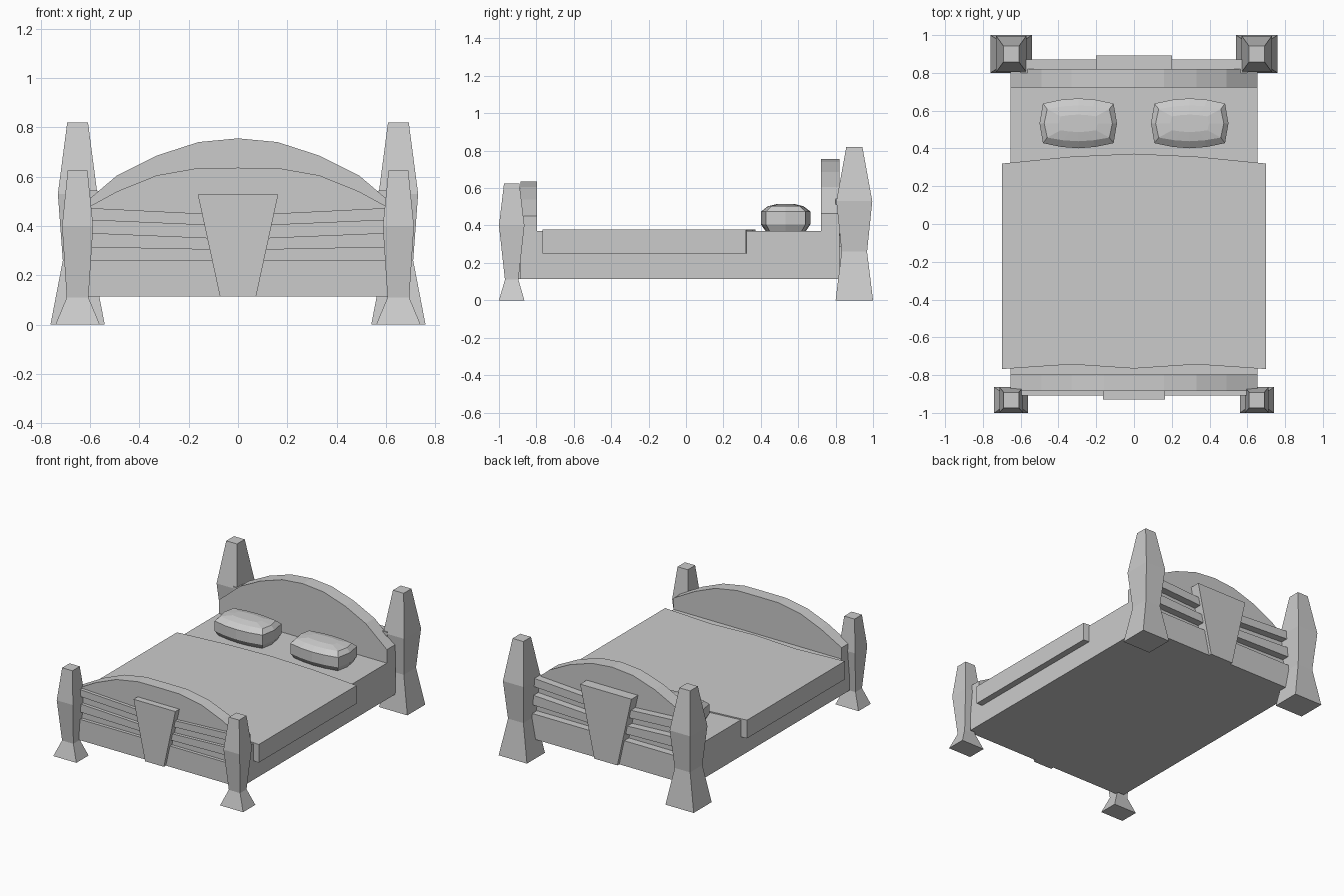
import bpy, bmesh

if "Cube" in bpy.data.objects:
    bpy.data.objects.remove(bpy.data.objects["Cube"])


def make(name, verts, faces):
    mesh = bpy.data.meshes.new(name)
    bm = bmesh.new()
    vs = [bm.verts.new(v) for v in verts]
    for f in faces:
        bm.faces.new([vs[i] for i in f])
    bmesh.ops.recalc_face_normals(bm, faces=bm.faces)
    bm.to_mesh(mesh)
    bm.free()
    obj = bpy.data.objects.new(name, mesh)
    bpy.context.collection.objects.link(obj)
    return obj


def loft(name, rings):
    """Closed skin through rings that all have the same point count."""
    n = len(rings[0])
    verts = [p for r in rings for p in r]
    faces = [list(range(n)), list(range(len(verts) - n, len(verts)))]
    for k in range(len(rings) - 1):
        for i in range(n):
            j = (i + 1) % n
            faces.append([k * n + i, k * n + j, (k + 1) * n + j, (k + 1) * n + i])
    return make(name, verts, faces)


def panel(name, outline, y0, y1):
    """Front outline (x, z) extruded from y0 to y1."""
    return loft(name, [[(x, y, z) for x, z in outline] for y in (y0, y1)])


def slab(name, outline, z0, z1):
    """Plan outline (x, y) extruded from z0 to z1."""
    return loft(name, [[(x, y, z) for x, y in outline] for z in (z0, z1)])


def post(name, cx, cy, sections):
    return loft(name, [[(cx + a * hx, cy + b * hy, z)
                        for a, b in ((-1, -1), (1, -1), (1, 1), (-1, 1))]
                       for z, hx, hy in sections])


def mirrored(half):
    """Complete a left-to-centre outline; its last point lies on x = 0."""
    return half + [(-x, z) for x, z in reversed(half[:-1])]


BOTTOM = 0.115

# Flared and tapered corner posts
front_sections = [(0, .09, .068), (.11, .044, .036), (.40, .063, .068), (.625, .04, .041)]
back_sections = [(0, .11, .1), (.26, .06, .068), (.53, .08, .096), (.82, .042, .043)]
for side, s in (("left", -1), ("right", 1)):
    post("front_post_" + side, s * .65, -.932, front_sections)
    post("back_post_" + side, s * .65, .9, back_sections)

# Mattress and frame block
slab("mattress", [(-.655, -.84), (.655, -.84), (.655, .77), (-.655, .77)], BOTTOM, .37)

# Arched footboard and headboard
foot = [(-.655, BOTTOM), (-.655, .45), (-.49, .54), (-.33, .605), (-.16, .635), (0, .636)]
head = [(-.655, BOTTOM), (-.655, .465), (-.49, .605), (-.33, .685), (-.16, .74), (0, .755)]
panel("footboard", mirrored(foot), -.885, -.797)
panel("headboard", mirrored(head), .722, .82)


# Sloping slats and wedge plank on the outside of each end
def end_trim(name, scale, y_in, y_slat, y_plank, half, top_w):
    def up(z):
        return BOTTOM + (z - BOTTOM) * scale
    panel(name + "_low_board",
          [(-half, BOTTOM), (half, BOTTOM), (half, up(.262)), (-half, up(.262))],
          y_in, y_slat)
    for i, (lo, hi, dlo, dhi) in enumerate([(.314, .372, .012, .025), (.424, .473, .026, .03)]):
        for side, s in (("left", -1), ("right", 1)):
            panel(f"{name}_slat_{i + 1}_{side}",
                  [(s * half, up(lo)), (0, up(lo - dlo)),
                   (0, up(hi - dhi)), (s * half, up(hi))], y_in, y_slat)
    panel(name + "_wedge_plank",
          [(-top_w * .45, BOTTOM), (top_w * .45, BOTTOM),
           (top_w, up(.528)), (-top_w, up(.528))], y_in, y_plank)


end_trim("foot", 1.0, -.87, -.908, -.93, .61, .163)
end_trim("head", 1.2, .80, .872, .893, .60, .2)

# Blanket with softly curved ends, hanging over the sides
slab("blanket", [(-.7, -.768), (-.33, -.743), (0, -.765), (.33, -.743), (.7, -.768),
                 (.7, .32), (.33, .357), (0, .372), (-.33, .357), (-.7, .32)], .25, .378)

# Faceted pillows
quarter = [(.205, 0), (.187, .105), (.09, .125), (0, .132)]
plan = quarter + [(-x, y) for x, y in reversed(quarter[:-1])]
plan += [(x, -y) for x, y in reversed(plan[1:-1])]
pillow_rings = [(.367, .9, .8), (.405, 1, 1), (.475, 1, 1), (.503, .88, .72), (.515, .5, .35)]
for side, s in (("left", -1), ("right", 1)):
    loft("pillow_" + side, [[(s * .295 + x * a, .533 + y * b, z) for x, y in plan]
                            for z, a, b in pillow_rings])
